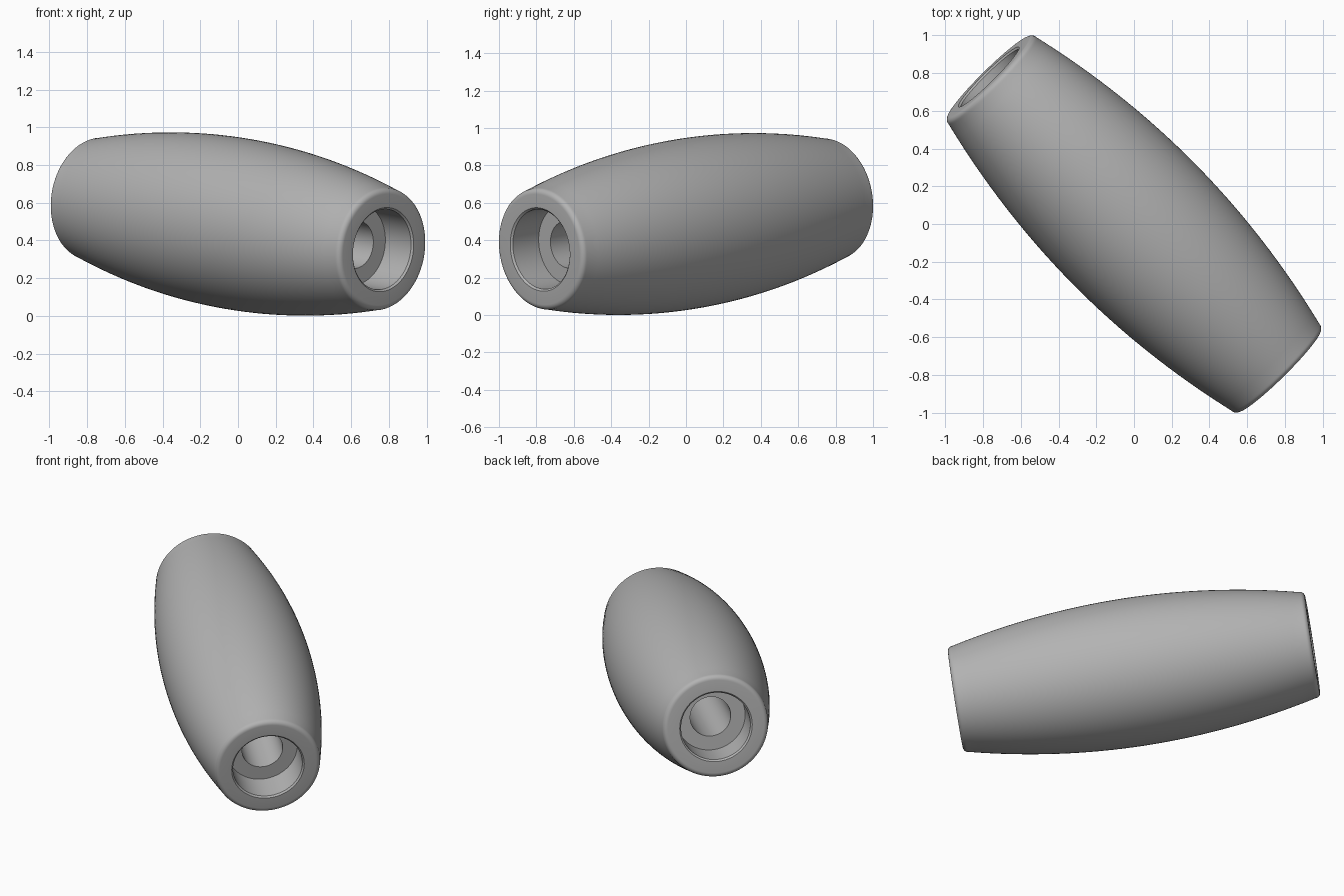
import bpy, bmesh, math
from mathutils import Vector, Matrix

cube = bpy.data.objects.get("Cube")
if cube:
    bpy.data.objects.remove(cube, do_unlink=True)

# Main dimensions
HALF, MID_R, CURVE = 1.105, 0.455, 0.11
FILLET, CHAMFER = 0.03, 0.01
POCKET_R, POCKET_DEPTH, BORE_R = 0.215, 0.205, 0.126
SEGMENTS = 96
AXIS = Vector((0.697, -0.706, -0.123)).normalized()

# Grey material
grey = bpy.data.materials.new("grey")
grey.use_nodes = True
colour = (0.45, 0.45, 0.45, 1)
grey.diffuse_color = colour
grey.node_tree.nodes["Principled BSDF"].inputs["Base Color"].default_value = colour


def half_profile():
    """Radius and axial position from the middle of the outside to the middle of the bore."""
    start = HALF - FILLET
    pts = [(MID_R - CURVE * t * t, t) for t in (start * i / 16 for i in range(17))]
    edge = pts[-1][0]
    # rounded outer rim
    for i in range(1, 7):
        a = math.pi / 2 * i / 6
        pts.append((edge - FILLET + FILLET * math.cos(a), start + FILLET * math.sin(a)))
    # chamfered pocket, step and through bore
    floor = HALF - POCKET_DEPTH
    pts += [(POCKET_R + CHAMFER, HALF), (POCKET_R, HALF - CHAMFER),
            (POCKET_R, floor), (BORE_R, floor), (BORE_R, 0)]
    return pts


# Closed section, mirrored about the middle, then revolved
half = half_profile()
section = half + [(r, -t) for r, t in reversed(half[1:-1])]
bm = bmesh.new()
verts = [bm.verts.new((r, 0, t)) for r, t in section]
edges = [bm.edges.new((v, verts[i - 1])) for i, v in enumerate(verts)]
bmesh.ops.spin(bm, geom=verts + edges, axis=(0, 0, 1), cent=(0, 0, 0),
               angle=math.tau, steps=SEGMENTS, use_merge=True)
bmesh.ops.remove_doubles(bm, verts=bm.verts, dist=1e-5)
bmesh.ops.recalc_face_normals(bm, faces=bm.faces)
mesh = bpy.data.meshes.new("barrel_sleeve")
bm.to_mesh(mesh)
bm.free()
mesh.materials.append(grey)

# Tilted barrel sleeve
sleeve = bpy.data.objects.new("barrel_sleeve", mesh)
bpy.context.collection.objects.link(sleeve)
sleeve.matrix_world = (Matrix.Translation((0, 0, 0.487))
                       @ AXIS.to_track_quat('Z', 'Y').to_matrix().to_4x4())
bpy.ops.object.select_all(action='DESELECT')
sleeve.select_set(True)
bpy.context.view_layer.objects.active = sleeve
bpy.ops.object.shade_smooth_by_angle(angle=math.radians(30))
